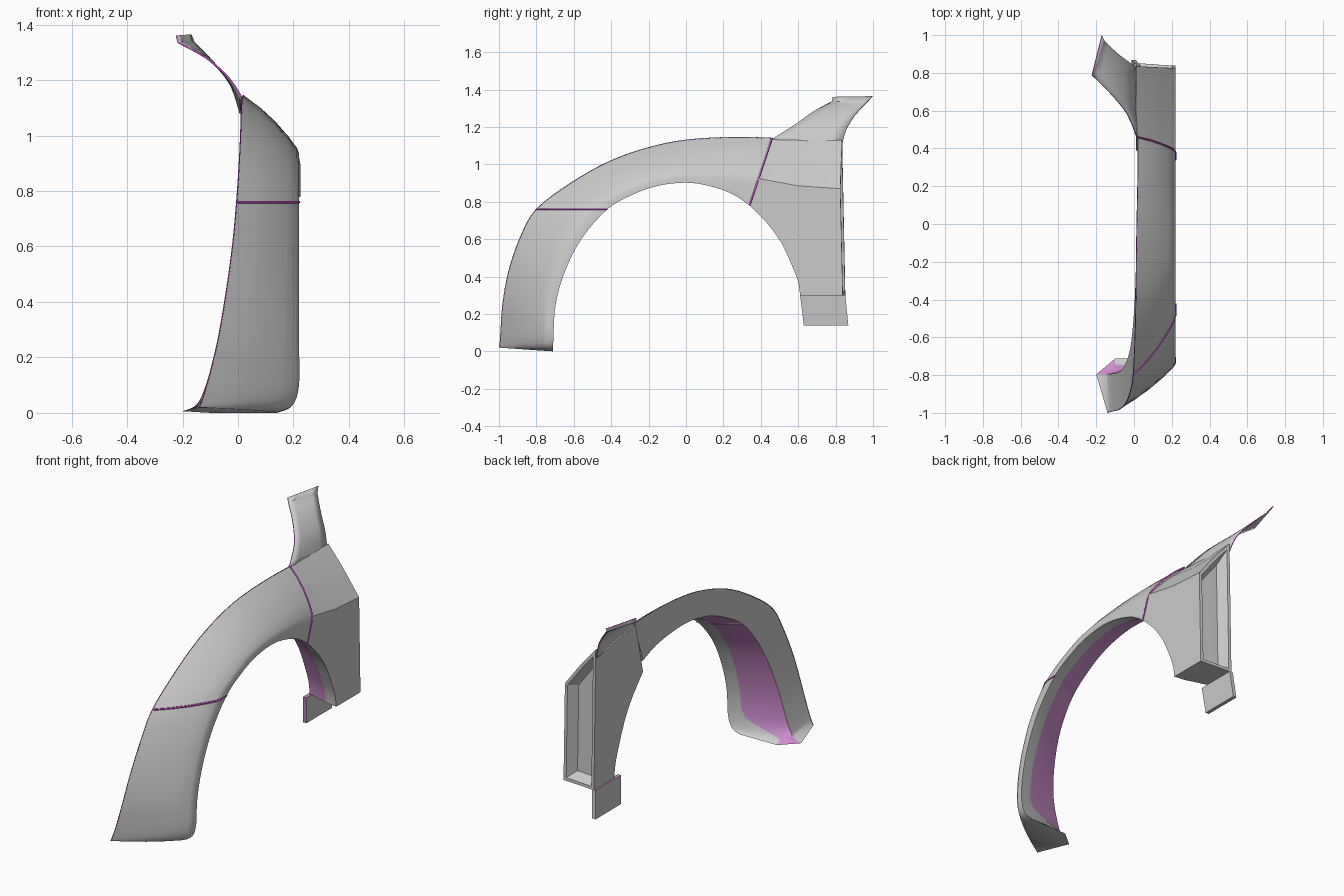
import bpy, bmesh
from mathutils import Vector

if "Cube" in bpy.data.objects:
    bpy.data.objects.remove(bpy.data.objects["Cube"])


def material(name, colour):
    m = bpy.data.materials.new(name)
    m.use_nodes = True
    m.diffuse_color = colour
    m.node_tree.nodes["Principled BSDF"].inputs["Base Color"].default_value = colour
    return m


GREY = material("body grey", (0.6, 0.6, 0.6, 1))
MAUVE = material("inner mauve", (0.62, 0.27, 0.62, 1))
MAGENTA = material("edge magenta", (0.6, 0.08, 0.6, 1))


def finish(bm, name, angle):
    bmesh.ops.recalc_face_normals(bm, faces=bm.faces)
    mesh = bpy.data.meshes.new(name)
    bm.to_mesh(mesh)
    bm.free()
    ob = bpy.data.objects.new(name, mesh)
    bpy.context.collection.objects.link(ob)
    for m in (GREY, MAUVE, MAGENTA):
        mesh.materials.append(m)
    bpy.ops.object.select_all(action="DESELECT")
    ob.select_set(True)
    bpy.context.view_layer.objects.active = ob
    bpy.ops.object.shade_smooth_by_angle(angle=angle)
    return ob


# Stations along the arch: outer y, z, x; arch edge y, z; crease fraction
stations = [
    (-1, .02, -.14, -.71, 0, .14),
    (-.995, .04, -.132, -.71, .025, .14),
    (-.99, .11, -.11, -.708, .1, .14),
    (-.98, .25, -.075, -.697, .25, .15),
    (-.95, .42, -.045, -.65, .42, .16),
    (-.89, .6, -.02, -.56, .6, .18),
    (-.8, .76, -.005, -.42, .76, .2),
    (-.6, .91, .005, -.28, .84, .2),
    (-.4, 1.02, .01, -.15, .885, .2),
    (-.2, 1.09, .012, 0, .902, .21),
    (0, 1.13, .015, .13, .883, .25),
    (.25, 1.145, .02, .25, .84, .32),
    (.46, 1.14, .02, .34, .78, .4),
]
# Foot overrides: rim x, lip x, panel x, lip fraction
foot = [(.14, -.1, -.2, .01), (.195, -.08, -.15, .13), (.22, .12, -.115, .08)]
rows = []
for i, s in enumerate(stations):
    rows.append(Vector(s + (foot[i] if i < len(foot) else (.22, .145, s[2], .06))))


def spline(pts, steps):
    out = []
    for i in range(len(pts) - 1):
        a, b, c, d = pts[max(i - 1, 0)], pts[i], pts[i + 1], pts[min(i + 2, len(pts) - 1)]
        for k in range(steps):
            t = k / steps
            out.append(b + (c - a) * (t / 2) + (a * 2 - b * 5 + c * 4 - d) * (t * t / 2)
                       + (b * 3 - a - c * 3 + d) * (t ** 3 / 2))
    return out + [pts[-1]]


def ring(s):
    oy, oz, ox, ay, az, crease, rim, lip, panel, lip_in = s
    outer, edge = Vector((ox, oy, oz)), Vector((rim, ay, az))

    def between(x, f):
        return Vector((x, ay + (oy - ay) * f, az + (oz - az) * f))

    fold = between(rim, crease)
    out = Vector((0.5, oy - ay, oz - az)).normalized()
    skin = [outer.lerp(fold, t) + out * (.07 * t * (1 - t)) for t in (0, .25, .5, .75, .95)]
    return skin + [between(rim, crease * .8), edge, between(lip, lip_in), between(panel, .3)]


def sweep(name, sections):
    bm = bmesh.new()
    rings = [[bm.verts.new(p) for p in ring(s)] for s in sections]
    n = len(rings[0])
    for a, b in zip(rings, rings[1:]):
        for j in range(n):
            k = (j + 1) % n
            f = bm.faces.new((a[j], a[k], b[k], b[j]))
            f.material_index = 1 if j == n - 2 else 0
    bm.faces.new(rings[0])
    bm.faces.new(rings[-1])
    return finish(bm, name, .9)


STEPS = 4
path = spline(rows, STEPS)
split = 6 * STEPS
sweep("front_flare", path[:split + 1])
sweep("arch_flare", path[split:])

# Rear panel: side outline swept inward, sloping shoulder, recessed vent
arch = [Vector(p) for p in ((.34, .78), (.43, .69), (.51, .58), (.57, .45), (.6, .37), (.61, .3))]
curve = spline(arch, 2)
shoulder = [(.825, .87), (.6, .885), (.388, .924)]
ridge = [(.835, 1.13), (.65, 1.125), (.46, 1.14)]


def blend(t, lift):
    return [(a[0] + (b[0] - a[0]) * t, a[1] + (b[1] - a[1]) * t + lift)
            for a, b in zip(shoulder, ridge)]


def arch_inset(s):
    return [(p.x + s, p.y + s * 2 * (p.y - .3)) for p in curve]


bm = bmesh.new()
layers = []
for x, t, lift, rear_y, inset in ((.22, 0, 0, .838, 0), (.145, .33, .014, .842, .01),
                                  (.1, .55, .015, .846, .025), (.01, 1, 0, .852, .05)):
    outline = arch_inset(inset) + [(rear_y, .3)] + blend(t, lift)
    layers.append([bm.verts.new((x, y, z)) for y, z in outline])
n = len(layers[0])
last = len(curve)
vent = []
for level, (a, b) in enumerate(zip(layers, layers[1:])):
    for j in range(n):
        k = (j + 1) % n
        f = bm.faces.new((a[j], a[k], b[k], b[j]))
        if level and j < last - 1:
            f.material_index = 1
        if j == last:
            vent.append(f)
bm.faces.new(layers[0])
bm.faces.new(layers[-1])
bmesh.ops.recalc_face_normals(bm, faces=bm.faces)
bmesh.ops.inset_region(bm, faces=vent, thickness=.018, depth=0, use_even_offset=True)
bmesh.ops.inset_region(bm, faces=vent, thickness=.03, depth=-.06, use_even_offset=True)
finish(bm, "rear_panel", .5)

# Mounting tab below the rear panel, leaning slightly inward
bm = bmesh.new()
tab = [(.61, .3, 0), (.852, .3, 0), (.868, .138, -.012), (.63, .138, -.012)]
near, far = [[bm.verts.new((x + lean, y, z)) for y, z, lean in tab] for x in (.022, 0)]
bm.faces.new(near)
bm.faces.new(far)
for j in range(4):
    k = (j + 1) % 4
    f = bm.faces.new((near[j], near[k], far[k], far[j]))
    f.material_index = 1 if j in (0, 3) else 0
finish(bm, "mounting_tab", .5)

# Upper wing with an upright flange along its top edge
front = [(.015, .46, 1.135), (-.035, .58, 1.21), (-.115, .68, 1.28), (-.215, .78, 1.335)]
rear = [(.008, .83, 1.08), (-.025, .855, 1.18), (-.09, .905, 1.265), (-.158, .97, 1.335)]
front = spline([Vector(p) for p in front], 3) + [Vector((-.222, .785, 1.36))]
rear = spline([Vector(p) for p in rear], 3) + [Vector((-.17, .997, 1.363))]
bm = bmesh.new()
cols = 5
grid = [[bm.verts.new(a.lerp(b, c / cols)) for c in range(cols + 1)] for a, b in zip(front, rear)]
for a, b in zip(grid, grid[1:]):
    for c in range(cols):
        bm.faces.new((a[c], a[c + 1], b[c + 1], b[c]))
wing = finish(bm, "upper_wing", .6)
mod = wing.modifiers.new("thickness", "SOLIDIFY")
mod.thickness = .006
mod.offset = 0
mod.material_offset_rim = 2


# Seam strips between the panels and along the body edge
def strip(name, pts, radius):
    cu = bpy.data.curves.new(name, "CURVE")
    cu.dimensions = "3D"
    cu.bevel_depth = radius
    cu.bevel_resolution = 1
    sp = cu.splines.new("POLY")
    sp.points.add(len(pts) - 1)
    for q, p in zip(sp.points, pts):
        q.co = (*p, 1)
    cu.materials.append(MAGENTA)
    bpy.context.collection.objects.link(bpy.data.objects.new(name, cu))


strip("front_seam", ring(path[split])[:7], .005)
strip("rear_seam", ring(path[-1])[:7], .005)
strip("body_edge_seam", [ring(s)[0] for s in path[1:]], .002)
